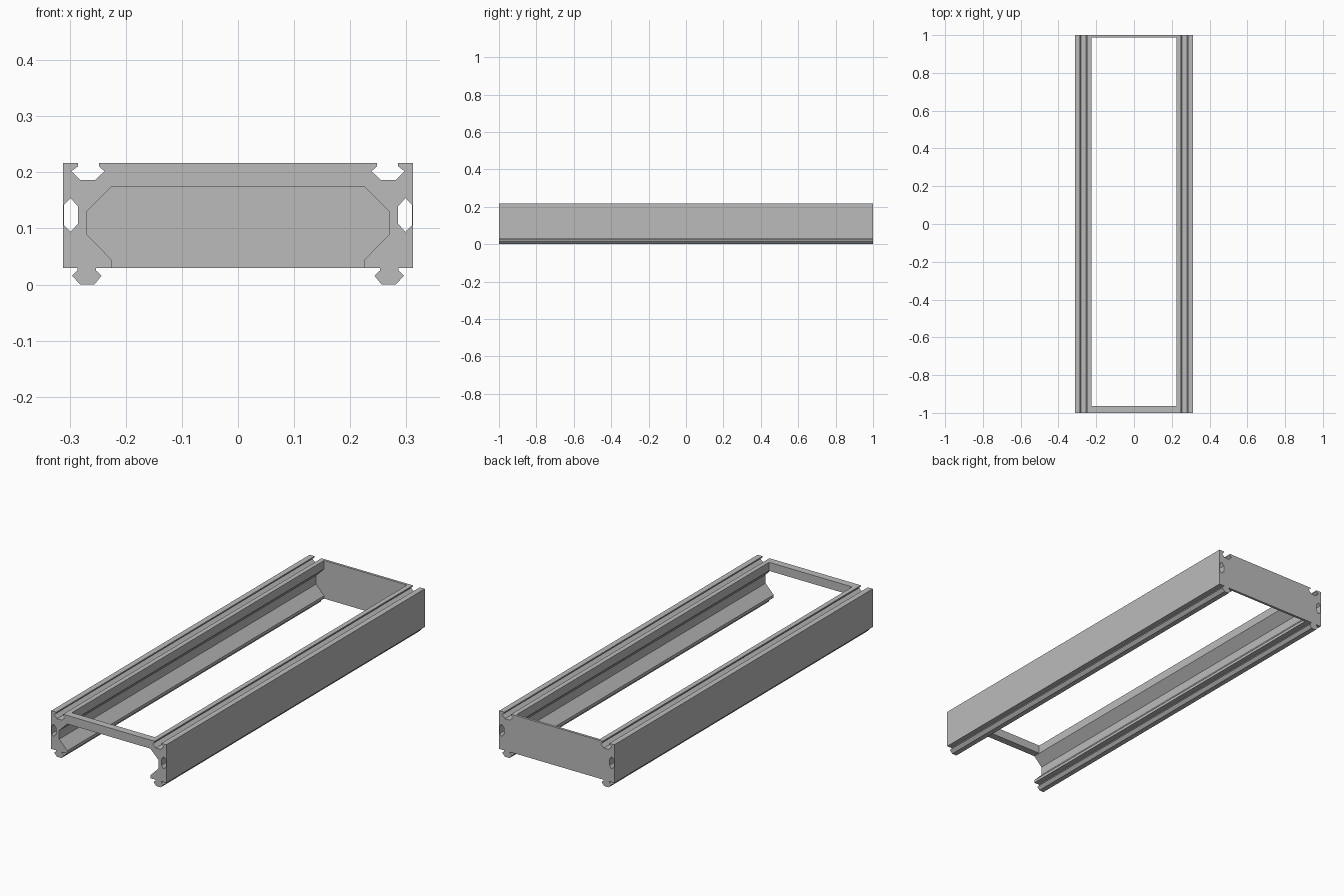
import bpy
import bmesh

if "Cube" in bpy.data.objects:
    bpy.data.objects.remove(bpy.data.objects["Cube"], do_unlink=True)

grey = bpy.data.materials.new("plain_grey")
colour = (0.5, 0.5, 0.5, 1)
grey.diffuse_color = colour
grey.use_nodes = True
grey.node_tree.nodes["Principled BSDF"].inputs["Base Color"].default_value = colour

TOP, BASE, SIDE = 0.217, 0.03, 0.312

# Inner channel of a rail, from bottom to top
inner = [(0.225, BASE), (0.225, 0.044), (0.269, 0.089),
         (0.269, 0.131), (0.225, 0.175), (0.225, TOP)]
# Undercut groove in the top
groove = [(0.248, TOP), (0.248, 0.211), (0.238, 0.202), (0.255, 0.186),
          (0.281, 0.186), (0.297, 0.202), (0.285, 0.211), (0.285, TOP)]
# Flared foot that fits the groove of the next frame
foot = [(0.286, BASE), (0.286, 0.025), (0.296, 0.016), (0.281, 0),
        (0.256, 0), (0.243, 0.016), (0.253, 0.025), (0.253, BASE)]
# Lengthwise hole beside the thin outer wall
hole = [(0.298, 0.154), (0.285, 0.139), (0.285, 0.109),
        (0.298, 0.094), (0.31, 0.106), (0.31, 0.142)]
rail = inner + groove + [(SIDE, TOP), (SIDE, BASE)] + foot


def extrude(name, loops, y0, y1, sign=1):
    """Fill the outline (with any holes) and extrude it from y0 to y1."""
    bm = bmesh.new()
    edges = []
    for loop in loops:
        vs = [bm.verts.new((sign * x, y0, z)) for x, z in loop]
        edges += [bm.edges.new((v, vs[i - 1])) for i, v in enumerate(vs)]
    bmesh.ops.triangle_fill(bm, edges=edges, use_beauty=True, normal=(0, -1, 0))
    grown = bmesh.ops.extrude_face_region(bm, geom=bm.faces[:])
    moved = [g for g in grown["geom"] if isinstance(g, bmesh.types.BMVert)]
    bmesh.ops.translate(bm, verts=moved, vec=(0, y1 - y0, 0))
    bmesh.ops.recalc_face_normals(bm, faces=bm.faces[:])
    mesh = bpy.data.meshes.new(name)
    bm.to_mesh(mesh)
    bm.free()
    mesh.materials.append(grey)
    obj = bpy.data.objects.new(name, mesh)
    bpy.context.collection.objects.link(obj)


# Side rails
for name, sign in (("left_rail", 1), ("right_rail", -1)):
    extrude(name, [rail, hole], -1, 1, sign)

# Back panel closes the whole opening between the rails
extrude("back_panel", [inner + [(-x, z) for x, z in reversed(inner)]], 0.988, 1)

# Front crossbar joins only the tops of the rails
bar = inner[-2:]
extrude("front_crossbar", [bar + [(-x, z) for x, z in reversed(bar)]], -1, -0.964)
